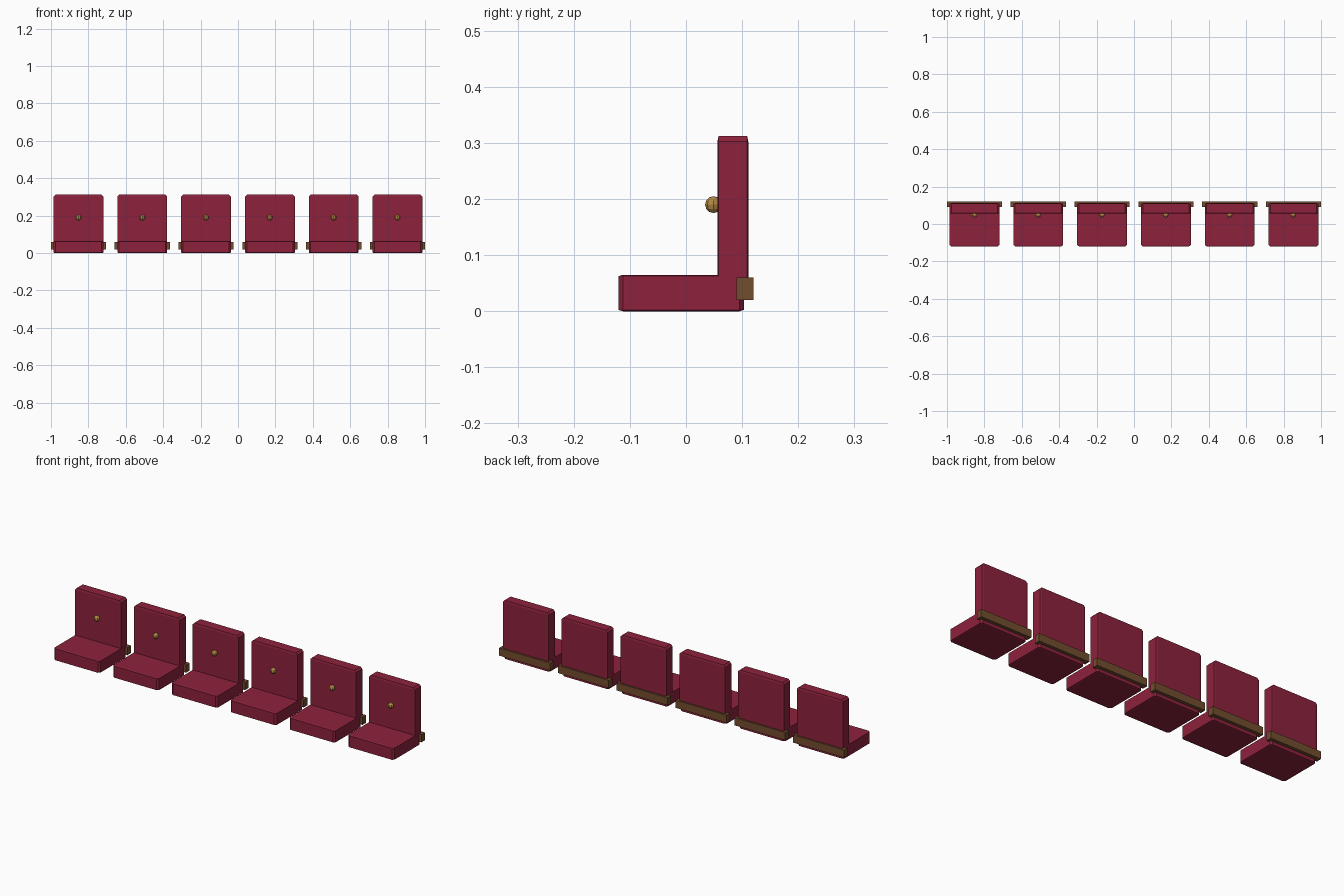
import bpy
import bmesh
from mathutils import Matrix, Vector

cube = bpy.data.objects.get("Cube")
if cube:
    bpy.data.objects.remove(cube)


def make_material(name, rgb):
    mat = bpy.data.materials.new(name)
    mat.use_nodes = True
    mat.diffuse_color = (*rgb, 1)
    mat.node_tree.nodes["Principled BSDF"].inputs["Base Color"].default_value = (*rgb, 1)
    return mat


red = make_material("crimson_fabric", (0.27, 0.016, 0.045))
brown = make_material("brown_wood", (0.17, 0.075, 0.028))
gold = make_material("brass", (0.45, 0.25, 0.06))


def finish(bm, name, mat):
    mesh = bpy.data.meshes.new(name)
    bm.to_mesh(mesh)
    bm.free()
    mesh.materials.append(mat)
    obj = bpy.data.objects.new(name, mesh)
    bpy.context.collection.objects.link(obj)


def box(name, low, high, mat, bevel=0):
    """Box between two corners; the chamfer is proportional to each side."""
    low, high = Vector(low), Vector(high)
    bm = bmesh.new()
    bmesh.ops.create_cube(bm, size=1)
    if bevel:
        bmesh.ops.bevel(bm, geom=bm.edges[:], offset=bevel, segments=1,
                        affect='EDGES', profile=0.5)
    bm.transform(Matrix.Translation((low + high) / 2) @ Matrix.Diagonal((high - low).to_4d()))
    finish(bm, name, mat)


def button(name, centre, radius, mat):
    bm = bmesh.new()
    bmesh.ops.create_uvsphere(bm, u_segments=8, v_segments=6, radius=radius)
    bm.transform(Matrix.Translation(centre))
    finish(bm, name, mat)


# Row of six identical seats
half = 0.133
for i in range(6):
    x = (i - 2.5) * 0.341
    n = i + 1
    box(f"seat_cushion_{n}", (x - half, -0.12, 0), (x + half, 0.103, 0.065), red, 0.036)
    box(f"seat_back_{n}", (x - half, 0.056, 0.045), (x + half, 0.111, 0.312), red, 0.036)
    box(f"rear_rail_{n}", (x - 0.1475, 0.09, 0.02), (x + 0.1475, 0.12, 0.06), brown)
    button(f"back_button_{n}", (x, 0.049, 0.19), 0.015, gold)
